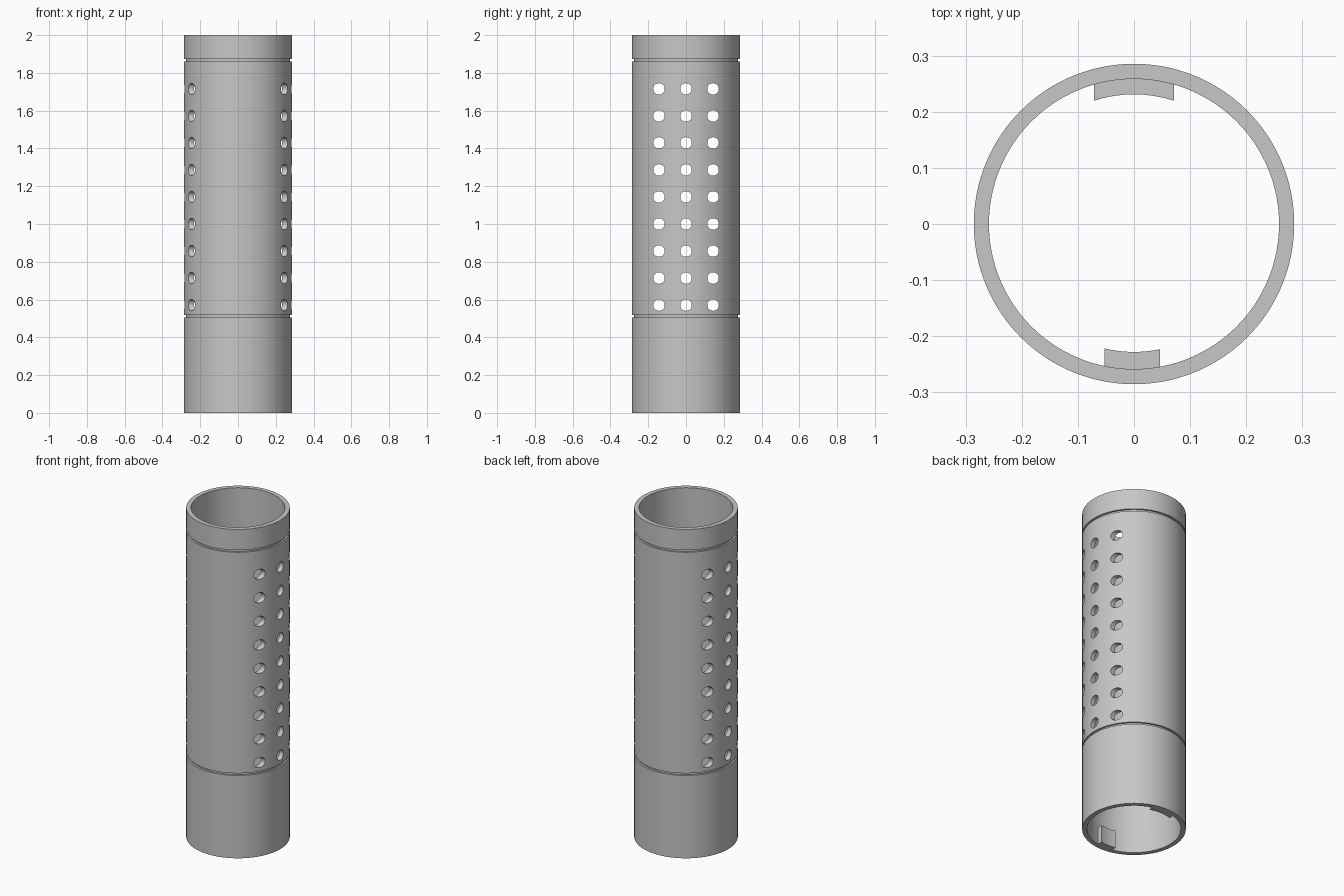
import bpy, bmesh, math
from mathutils import Matrix

cube = bpy.data.objects.get("Cube")
if cube:
    bpy.data.objects.remove(cube, do_unlink=True)

SEGMENTS = 128
R_OUT, R_IN, R_GROOVE = 0.2855, 0.2585, 0.275
HEIGHT = 2.0
GROOVES = [(0.504, 0.517), (1.861, 1.874)]
HOLE_R, HOLE_STEP = 0.0305, 0.143

grey = bpy.data.materials.new("plain grey")
grey.use_nodes = True
grey.diffuse_color = (0.57, 0.57, 0.57, 1)
grey.node_tree.nodes["Principled BSDF"].inputs["Base Color"].default_value = (0.57, 0.57, 0.57, 1)


def make_object(name, bm):
    bmesh.ops.recalc_face_normals(bm, faces=bm.faces)
    mesh = bpy.data.meshes.new(name)
    bm.to_mesh(mesh)
    bm.free()
    mesh.materials.append(grey)
    obj = bpy.data.objects.new(name, mesh)
    bpy.context.collection.objects.link(obj)
    return obj


def smooth(obj):
    bpy.ops.object.select_all(action='DESELECT')
    obj.select_set(True)
    bpy.context.view_layer.objects.active = obj
    bpy.ops.object.shade_smooth_by_angle(angle=math.radians(30))


# Tube wall: closed profile with two grooves, turned about z
profile = [(R_IN, 0), (R_OUT, 0)]
for low, high in GROOVES:
    profile += [(R_OUT, low), (R_GROOVE, low), (R_GROOVE, high), (R_OUT, high)]
profile += [(R_OUT, HEIGHT), (R_IN, HEIGHT)]

bm = bmesh.new()
rings = []
for i in range(SEGMENTS):
    a = math.tau * i / SEGMENTS
    rings.append([bm.verts.new((r * math.cos(a), r * math.sin(a), z)) for r, z in profile])
for i in range(SEGMENTS):
    ring, nxt = rings[i], rings[(i + 1) % SEGMENTS]
    for j in range(len(profile)):
        k = (j + 1) % len(profile)
        bm.faces.new((ring[j], nxt[j], nxt[k], ring[k]))
tube = make_object("perforated_tube", bm)

# Holes: three columns of nine, drilled straight through both walls
bm = bmesh.new()
for column in (-1, 0, 1):
    for row in range(9):
        place = Matrix.Translation((0, column * HOLE_STEP, 1.0 + (row - 3) * HOLE_STEP))
        bmesh.ops.create_cone(bm, cap_ends=True, segments=32, radius1=HOLE_R, radius2=HOLE_R,
                              depth=1.0, matrix=place @ Matrix.Rotation(math.pi / 2, 4, 'Y'))
drill = make_object("hole_cutter", bm)
drill.hide_render = True

cut = tube.modifiers.new("holes", 'BOOLEAN')
cut.operation = 'DIFFERENCE'
cut.solver = 'EXACT'
cut.object = drill
bpy.context.view_layer.update()
evaluated = tube.evaluated_get(bpy.context.evaluated_depsgraph_get())
drilled = bpy.data.meshes.new_from_object(evaluated)
tube.modifiers.clear()
tube.data = drilled
bpy.data.objects.remove(drill, do_unlink=True)
smooth(tube)


# Locating tabs: curved blocks with parallel sides on the inner wall
def tab(name, x0, x1, r_inner, side, height=0.107, steps=10):
    bm = bmesh.new()
    xs = [x0 + (x1 - x0) * i / steps for i in range(steps + 1)]
    outline = [(x, r_inner) for x in xs] + [(x, R_IN) for x in reversed(xs)]
    base = bm.faces.new([bm.verts.new((x, side * math.sqrt(r * r - x * x), 0)) for x, r in outline])
    top = bmesh.ops.extrude_face_region(bm, geom=[base], use_keep_orig=True)
    verts = [v for v in top["geom"] if isinstance(v, bmesh.types.BMVert)]
    bmesh.ops.translate(bm, verts=verts, vec=(0, 0, height))
    smooth(make_object(name, bm))


tab("back_tab", -0.071, 0.071, 0.231, 1)
tab("front_tab", -0.053, 0.046, 0.228, -1)
